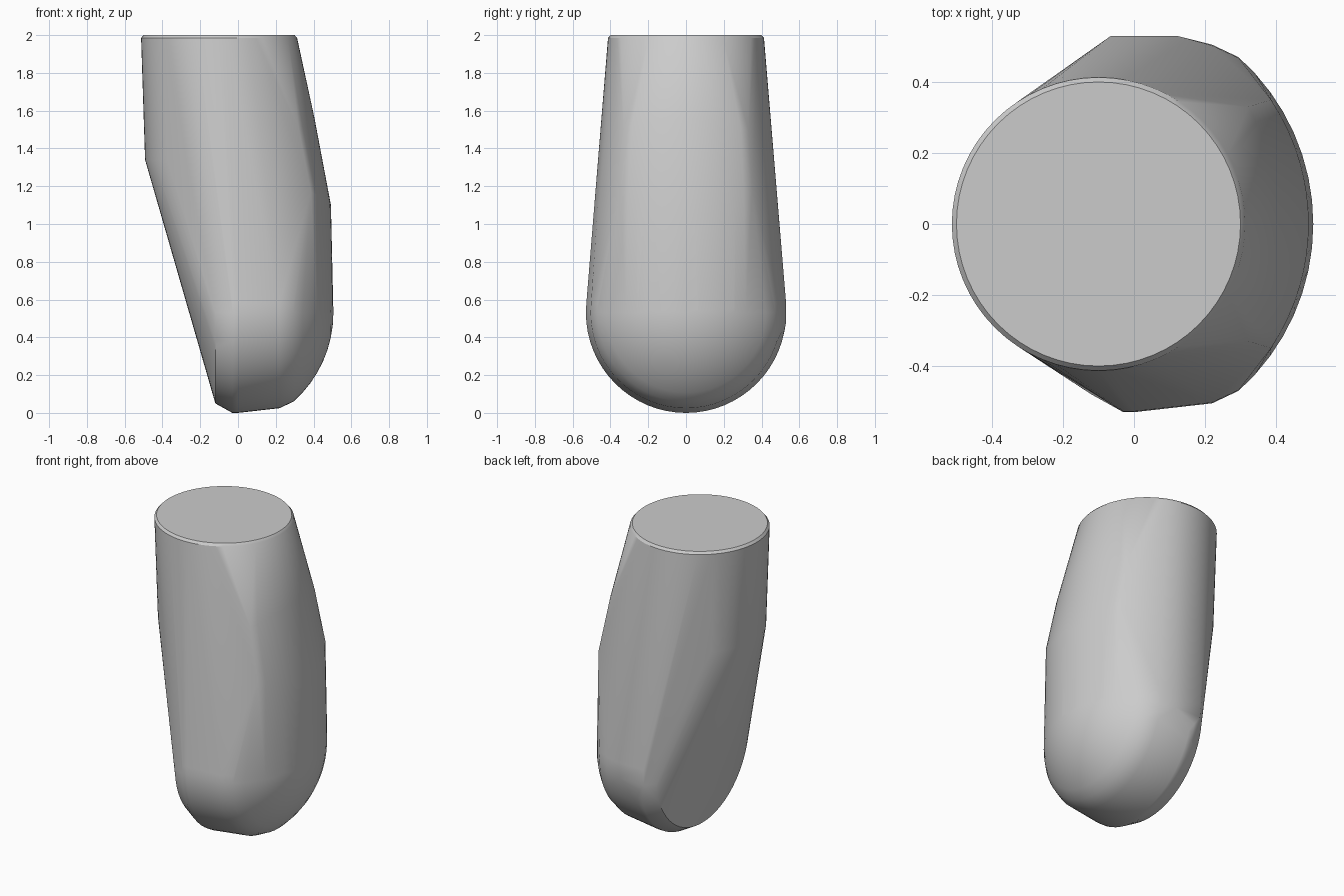
import bpy
import bmesh
from math import sin, cos, pi, radians

cube = bpy.data.objects.get("Cube")
if cube:
    bpy.data.objects.remove(cube, do_unlink=True)

grey = bpy.data.materials.new("plain grey")
grey.use_nodes = True
grey.diffuse_color = (0.6, 0.6, 0.6, 1)
grey.node_tree.nodes["Principled BSDF"].inputs["Base Color"].default_value = (0.6, 0.6, 0.6, 1)

MID = 0.53      # height of the rounded foot's centre
points = []


def flat_ring(x, z, r, n=64):
    """Horizontal circle."""
    points.extend((x + r * cos(2 * pi * i / n), r * sin(2 * pi * i / n), z) for i in range(n))


def upright_ring(x, r, n=64):
    """Circle facing along x, around the foot's centre."""
    points.extend((x, r * cos(2 * pi * i / n), MID + r * sin(2 * pi * i / n)) for i in range(n))


def bulge_arc(x_front, z_mid, z_end, half, radius=0.63, n=16):
    """Horizontal arc bulging towards +x."""
    for i in range(n + 1):
        y = half * (2 * i / n - 1)
        sag = radius - (radius ** 2 - y ** 2) ** 0.5
        points.append((x_front - sag, y, z_mid + (z_end - z_mid) * (y / half) ** 2))


# Bevelled flat top and the straight upper barrel
flat_ring(-0.1, 2.0, 0.40)
flat_ring(-0.1, 1.985, 0.413)
flat_ring(-0.1, 1.34, 0.392)

# Rounded foot: chamfered rim, then a spherical cap on the +x side
for x, r in ((-0.12, 0.48), (-0.03, 0.53), (0.0, 0.53), (0.22, 0.505)):
    upright_ring(x, r)
for step in range(9):
    a = radians(48.2) * step / 8
    upright_ring(-0.125 + 0.63 * cos(a), 0.63 * sin(a))

# Corners on the back of the foot
for x in (-0.065, 0.12):
    for z in (0.48, 0.58):
        points.append((x, 0.53, z))

# Bulging face above the cap
bulge_arc(0.492, 1.10, 1.17, 0.35)
bulge_arc(0.405, 1.56, 1.50, 0.33, 0.70)

# Skin everything with a convex hull
bm = bmesh.new()
for p in points:
    bm.verts.new(p)
bmesh.ops.remove_doubles(bm, verts=bm.verts[:], dist=0.001)
bmesh.ops.convex_hull(bm, input=bm.verts[:], use_existing_faces=False)
bmesh.ops.delete(bm, geom=[v for v in bm.verts if not v.link_faces], context='VERTS')
bmesh.ops.dissolve_limit(bm, angle_limit=radians(0.5), verts=bm.verts[:], edges=bm.edges[:])
bmesh.ops.recalc_face_normals(bm, faces=bm.faces[:])

mesh = bpy.data.meshes.new("rounded_body")
bm.to_mesh(mesh)
bm.free()
mesh.materials.append(grey)
body = bpy.data.objects.new("rounded_body", mesh)
bpy.context.collection.objects.link(body)

bpy.ops.object.select_all(action='DESELECT')
body.select_set(True)
bpy.context.view_layer.objects.active = body
bpy.ops.object.shade_smooth_by_angle(angle=radians(30))
